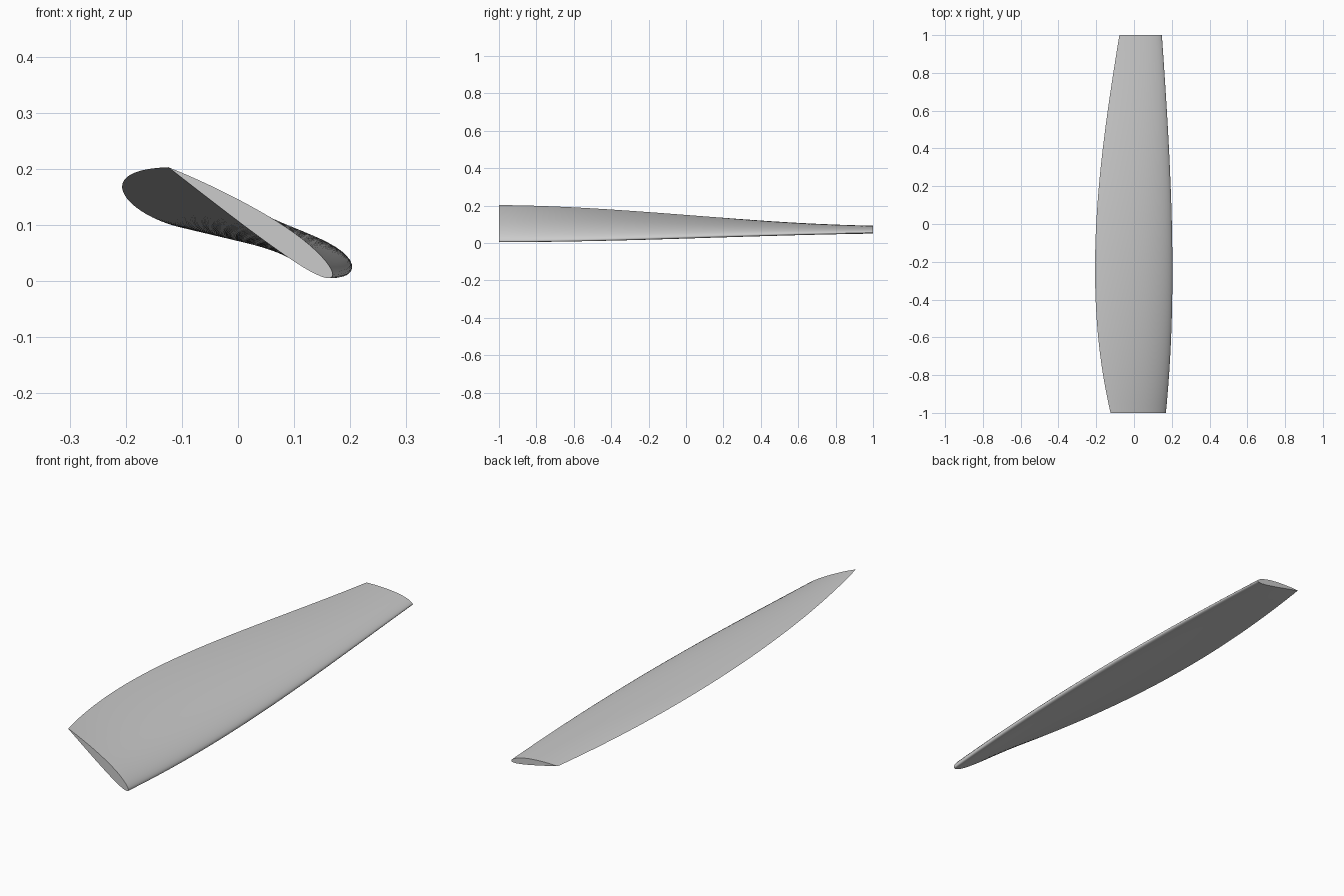
import bpy, bmesh, math
from mathutils import Vector

cube = bpy.data.objects.get("Cube")
if cube:
    bpy.data.objects.remove(cube)

STATIONS = 40    # sections along the span
HALF = 28        # points along each side of a section
PIVOT = Vector((0.08, 0.066))   # twist axis in x, z
PIVOT_FRAC = 0.3                # its place along the chord


def airfoil():
    """Closed cambered section on a unit chord, nose at 0, tail at 1."""
    def point(u, side):
        t = 0.6 * (0.2969 * math.sqrt(u) - 0.126 * u - 0.3516 * u**2
                   + 0.2843 * u**3 - 0.1036 * u**4)
        m, p = 0.02, 0.4
        q = p if u < p else 1 - p
        camber = m / q**2 * ((1 - 2 * p if u >= p else 0) + 2 * p * u - u * u)
        slope = math.atan(2 * m / q**2 * (p - u))
        return (u - side * t * math.sin(slope), camber + side * t * math.cos(slope))
    us = [(1 - math.cos(math.pi * i / HALF)) / 2 for i in range(HALF + 1)]
    return [point(u, 1) for u in reversed(us)] + [point(u, -1) for u in us[1:-1]]


def chord(y):
    """Chord direction and length: horizontal run and vertical rise."""
    run = 0.40 - 0.075 * y - 0.1417 * y**2 + 0.0417 * y**3
    rise = 0.12 - 0.11 * y + 0.03 * (y - 0.05)**3
    return Vector((-run, rise))


# Twisted blade lofted through the sections
bm = bmesh.new()
section = airfoil()
rings = []
for i in range(STATIONS + 1):
    y = -1 + 2 * i / STATIONS
    along = chord(y)
    up = Vector((along.y, -along.x))
    ring = []
    for u, v in section:
        p = PIVOT + along * (u - PIVOT_FRAC) + up * v
        ring.append(bm.verts.new((p.x, y, p.y)))
    rings.append(ring)
for a, b in zip(rings, rings[1:]):
    for j in range(len(a)):
        k = (j + 1) % len(a)
        bm.faces.new((a[j], a[k], b[k], b[j]))

# Flat root and tip ends
bm.faces.new(rings[0])
bm.faces.new(rings[-1])
bmesh.ops.recalc_face_normals(bm, faces=bm.faces)

mesh = bpy.data.meshes.new("blade")
bm.to_mesh(mesh)
bm.free()
blade = bpy.data.objects.new("blade", mesh)
bpy.context.collection.objects.link(blade)

# Plain grey finish
grey = bpy.data.materials.new("light_grey")
grey.use_nodes = True
colour = (0.6, 0.6, 0.6, 1)
grey.diffuse_color = colour
grey.node_tree.nodes["Principled BSDF"].inputs["Base Color"].default_value = colour
mesh.materials.append(grey)

bpy.ops.object.select_all(action="DESELECT")
blade.select_set(True)
bpy.context.view_layer.objects.active = blade
bpy.ops.object.shade_smooth_by_angle(angle=math.radians(40))
